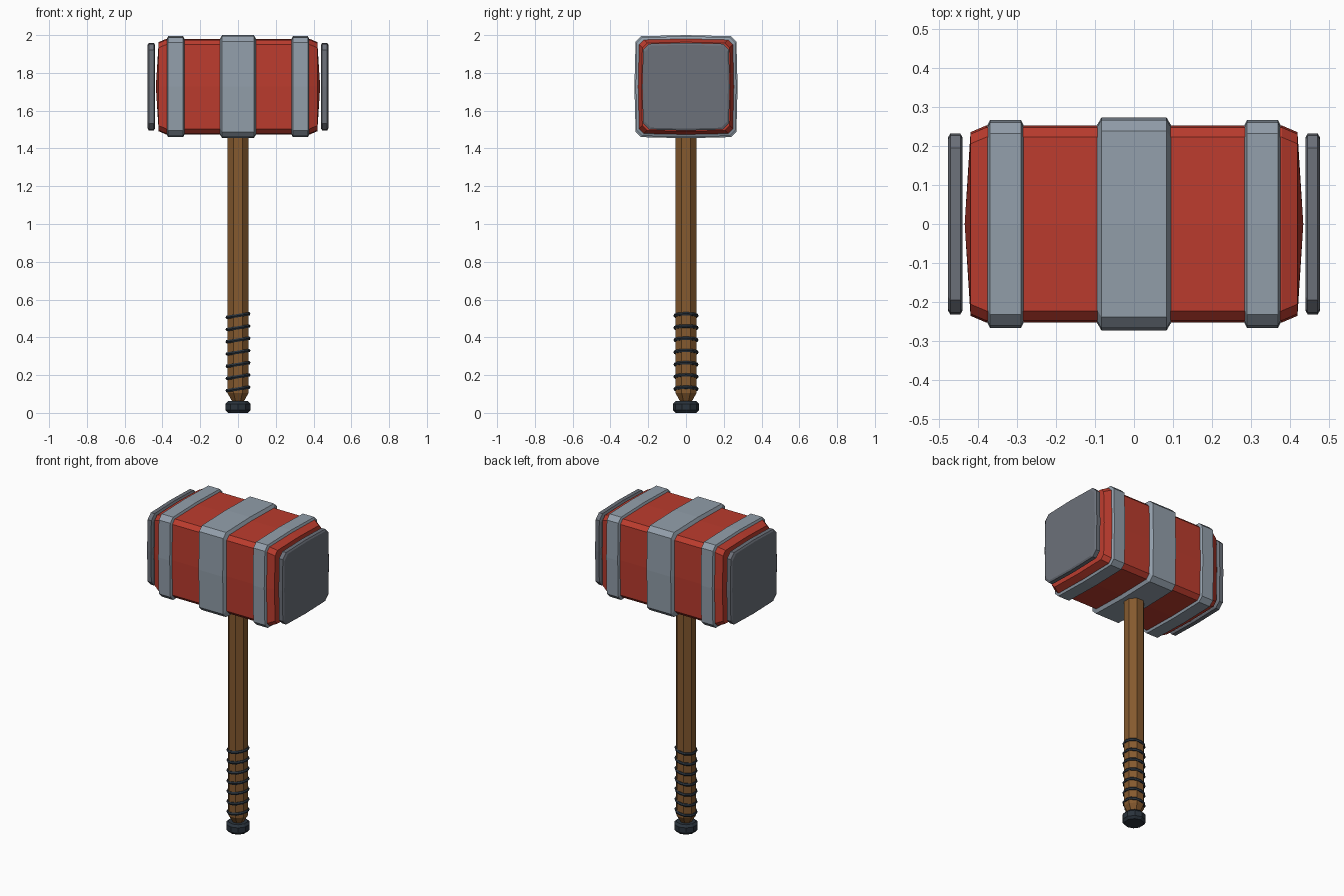
import bpy, bmesh, math
from mathutils import Vector

if "Cube" in bpy.data.objects:
    bpy.data.objects.remove(bpy.data.objects["Cube"])

HEAD_Z = 1.727


def material(name, rgb):
    m = bpy.data.materials.new(name)
    m.diffuse_color = (*rgb, 1)
    m.use_nodes = True
    m.node_tree.nodes["Principled BSDF"].inputs["Base Color"].default_value = m.diffuse_color
    return m


RED = material("red paint", (0.50, 0.045, 0.027))
STEEL = material("light steel", (0.29, 0.345, 0.405))
DARK = material("dark steel", (0.150, 0.165, 0.195))
WOOD = material("brown wood", (0.235, 0.102, 0.028))
NAVY = material("dark wrap", (0.023, 0.033, 0.045))


def finish(bm, name, mat):
    bmesh.ops.recalc_face_normals(bm, faces=bm.faces)
    me = bpy.data.meshes.new(name)
    bm.to_mesh(me)
    bm.free()
    me.materials.append(mat)
    ob = bpy.data.objects.new(name, me)
    bpy.context.collection.objects.link(ob)
    return ob


def loft(name, mat, rings, start, end):
    """Skin closed rings of points and close both ends with a fan to a pole."""
    bm = bmesh.new()
    vs = [[bm.verts.new(p) for p in r] for r in rings]
    n = len(vs[0])
    for a, b in zip(vs, vs[1:]):
        for i in range(n):
            j = (i + 1) % n
            bm.faces.new((a[i], a[j], b[j], b[i]))
    for ring, pole in ((vs[0], start), (vs[-1], end)):
        p = bm.verts.new(pole)
        for i in range(n):
            bm.faces.new((ring[i], ring[(i + 1) % n], p))
    return finish(bm, name, mat)


def square_ring(x, h, c, b):
    """Square with chamfered corners and slightly bulging sides, at a given x."""
    pts = []
    for k in range(4):
        s, t = round(math.sin(k * math.pi / 2)), round(math.cos(k * math.pi / 2))
        for u, v in ((h, 0), (h - b, h - b - c), (h - b - c, h - b)):
            pts.append(Vector((x, u * t - v * s, HEAD_Z + u * s + v * t)))
    return pts


def block(name, mat, profile, c, b, bulge=0.0, offset=0.0):
    rings = [square_ring(x + offset, h, c, b) for x, h in profile]
    x0, x1 = profile[0][0] + offset, profile[-1][0] + offset
    return loft(name, mat, rings, (x0 - bulge, 0, HEAD_Z), (x1 + bulge, 0, HEAD_Z))


def turned(name, mat, profile, sides):
    """Faceted round part about the z axis, from (radius, z) pairs."""
    rings = [[(r * math.cos((i + 0.5) * math.tau / sides),
               r * math.sin((i + 0.5) * math.tau / sides), z)
              for i in range(sides)] for r, z in profile]
    return loft(name, mat, rings, (0, 0, profile[0][1]), (0, 0, profile[-1][1]))


# Head
block("head_body", RED,
      [(-0.42, 0.236), (-0.38, 0.253), (0.38, 0.253), (0.42, 0.236)],
      0.025, 0.005, 0.015)

# Steel bands
block("centre_band", STEEL,
      [(-0.098, 0.249), (-0.084, 0.273), (0.084, 0.273), (0.098, 0.249)],
      0.028, 0.006)
for side, s in (("left", -1), ("right", 1)):
    block(side + "_band", STEEL,
          [(-0.05, 0.246), (-0.040, 0.267), (0.040, 0.267), (0.05, 0.246)],
          0.028, 0.006, offset=s * 0.33)
    # Striking plates
    block(side + "_striking_plate", DARK,
          [(-0.019, 0.222), (-0.013, 0.232), (0.013, 0.232), (0.019, 0.222)],
          0.032, 0.005, offset=s * 0.459)

# Handle and pommel
turned("handle", WOOD, [(0.03, 0.055), (0.06, 0.105), (0.06, 1.50)], 8)
turned("pommel", NAVY, [(0.056, 0.0), (0.069, 0.014), (0.069, 0.048), (0.056, 0.062)], 10)

# Tilted grip wraps
for i in range(7):
    bpy.ops.mesh.primitive_torus_add(
        major_segments=12, minor_segments=6, major_radius=0.057, minor_radius=0.010,
        location=(0, 0, 0.127 + i * 0.0647), rotation=(0, math.radians(-9), 0))
    ring = bpy.context.object
    ring.name = "grip_wrap_%d" % (i + 1)
    ring.data.materials.append(NAVY)
